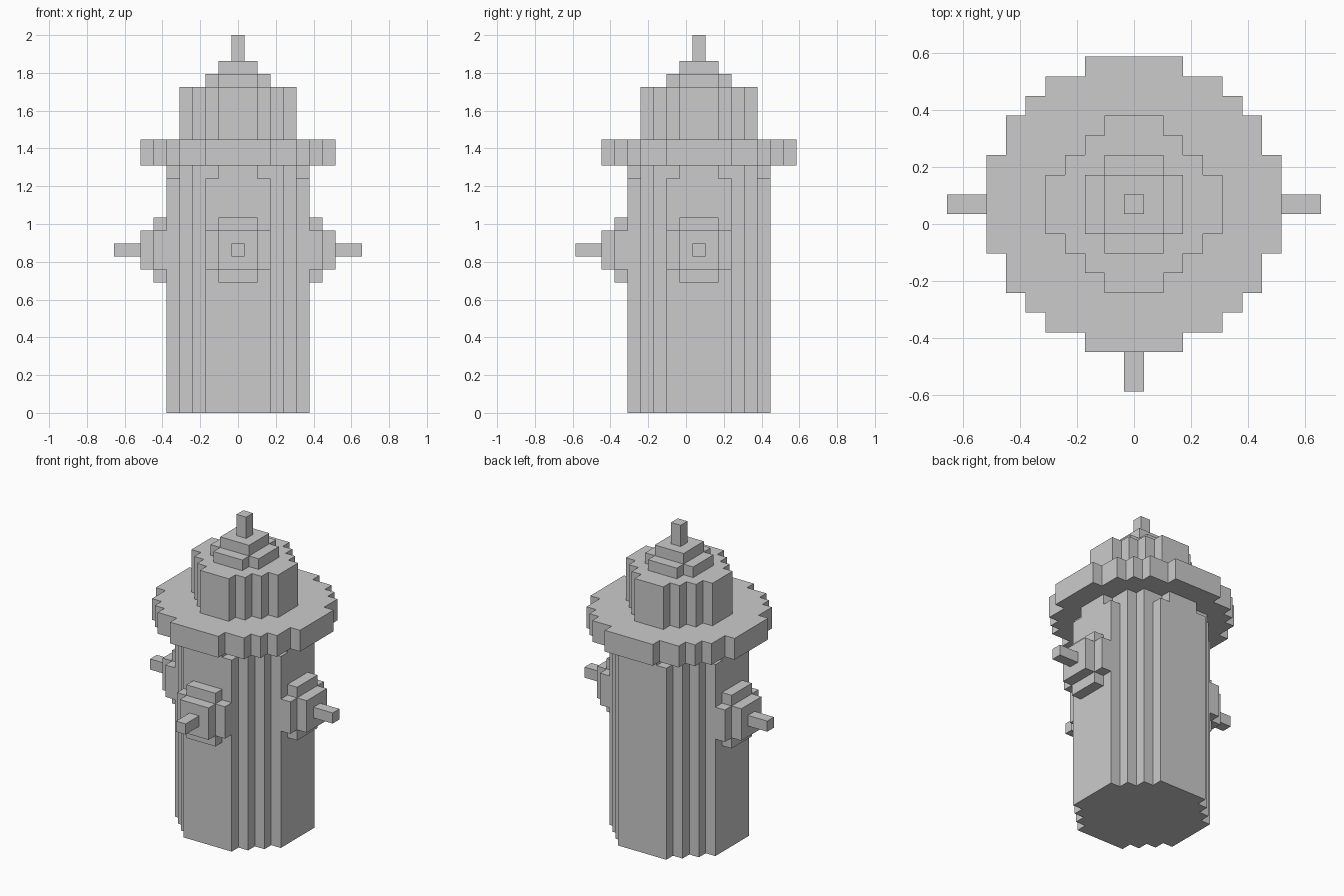
import bpy, bmesh
from math import radians
from mathutils import Matrix

if "Cube" in bpy.data.objects:
    bpy.data.objects.remove(bpy.data.objects["Cube"])

V = 2 / 29                                   # size of one block
AXIS = Matrix.Translation((0, V, 0))         # centre line of the hydrant


def stepped_outline(corners):
    """Closed outline from the outer corners of one quadrant (x side to y side)."""
    quad = []
    for i, (x, y) in enumerate(corners):
        if i:
            quad.append((x, corners[i - 1][1]))
        quad.append((x, y))
    half = quad + [(-x, y) for x, y in reversed(quad)]
    return half + [(-x, -y) for x, y in half]


def prism(name, corners, low, high, matrix=AXIS):
    """Extrude a stepped outline between two heights, given in blocks."""
    bm = bmesh.new()
    pts = stepped_outline(corners)
    face = bm.faces.new([bm.verts.new((x * V, y * V, low * V)) for x, y in pts])
    ext = bmesh.ops.extrude_face_region(bm, geom=[face], use_keep_orig=True)
    top = [g for g in ext["geom"] if isinstance(g, bmesh.types.BMVert)]
    bmesh.ops.translate(bm, verts=top, vec=(0, 0, (high - low) * V))
    bmesh.ops.recalc_face_normals(bm, faces=bm.faces)
    mesh = bpy.data.meshes.new(name)
    bm.to_mesh(mesh)
    bm.free()
    obj = bpy.data.objects.new(name, mesh)
    obj.matrix_world = matrix
    bpy.context.collection.objects.link(obj)
    return obj


PLUS = [(2.5, 1.5), (1.5, 2.5)]
SQUARE = [(1.5, 1.5)]
PIN = [(0.5, 0.5)]

# Barrel, narrowed neck and flange
prism("barrel", [(5.5, 2.5), (4.5, 3.5), (3.5, 4.5), (2.5, 5.5)], 0, 18)
prism("neck", [(5.5, 1.5), (4.5, 3.5), (3.5, 4.5), (1.5, 5.5)], 18, 19)
prism("flange", [(7.5, 2.5), (6.5, 4.5), (5.5, 5.5), (4.5, 6.5), (2.5, 7.5)], 19, 21)

# Bonnet with stepped crown and top nut
prism("bonnet", [(4.5, 1.5), (3.5, 2.5), (2.5, 3.5), (1.5, 4.5)], 21, 25)
prism("crown_lower", PLUS, 25, 26)
prism("crown_upper", SQUARE, 26, 27)
prism("top_nut", PIN, 27, 29)

# Outlets on the front, right and left
for side, angle in (("front", 0), ("right", 90), ("left", -90)):
    m = (Matrix.Translation((0, V, 12.5 * V))
         @ Matrix.Rotation(radians(angle), 4, 'Z')
         @ Matrix.Rotation(radians(90), 4, 'X'))
    prism(side + "_outlet_base", PLUS, 5.5, 6.5, m)
    prism(side + "_outlet_cap", SQUARE, 6.5, 7.5, m)
    prism(side + "_outlet_nut", PIN, 7.5, 9.5, m)
